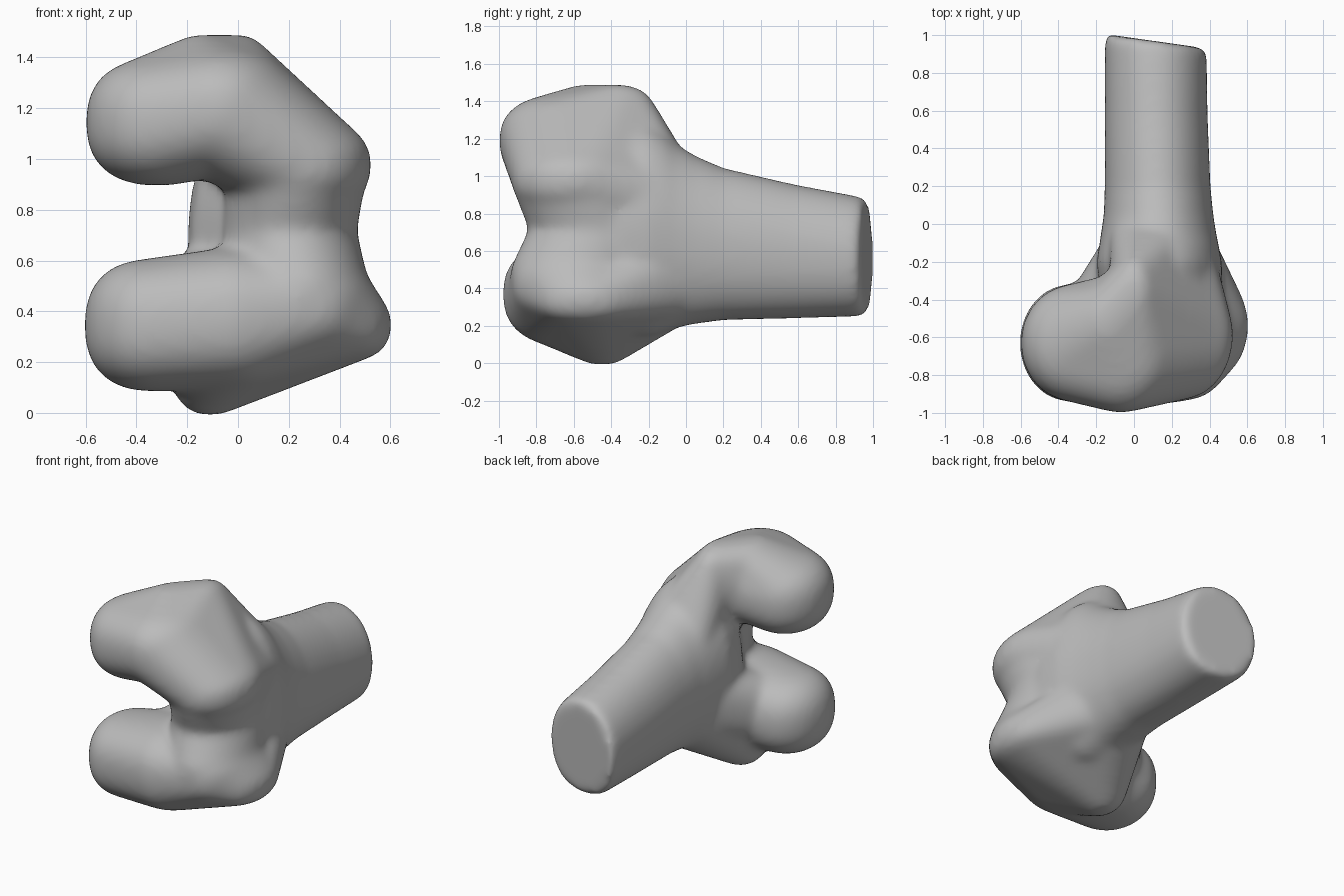
import bpy, bmesh, math
from mathutils import Vector

cube = bpy.data.objects.get("Cube")
if cube:
    bpy.data.objects.remove(cube, do_unlink=True)

mat = bpy.data.materials.new("bone grey")
mat.use_nodes = True
GREY = (0.5, 0.5, 0.5, 1)
mat.diffuse_color = GREY
mat.node_tree.nodes["Principled BSDF"].inputs["Base Color"].default_value = GREY

bm = bmesh.new()


def lobe(*blobs, p=2.4):
    """Convex skin around slightly squared ellipsoids (centre, radii)."""
    part = bmesh.new()
    for c, r in blobs:
        ball = bmesh.ops.create_icosphere(part, subdivisions=4, radius=1)["verts"]
        for v in ball:
            n = v.co
            n = n / (math.hypot(n.x, n.y) ** p + abs(n.z) ** p) ** (1 / p)
            v.co = Vector(c) + Vector([a * b for a, b in zip(n, r)])
    pts = [v.co.copy() for v in part.verts]
    part.free()
    verts = [bm.verts.new(q) for q in pts]
    res = bmesh.ops.convex_hull(bm, input=verts)
    loose = [g for g in res["geom_interior"] if isinstance(g, bmesh.types.BMVert)]
    bmesh.ops.delete(bm, geom=loose, context="VERTS")


def tube(rings, sides=48):
    """Loft of rounded sections (y, x0, x1, z0, z1), with a slanted far end."""
    loops = []
    for y, x0, x1, z0, z1 in rings:
        loop = []
        for i in range(sides):
            a = math.tau * i / sides
            c, s = math.cos(a), math.sin(a)
            power = 0.92 - 0.08 * math.copysign(1, -s)
            if s < 0:
                power = 0.86
            x = (x0 + x1) / 2 + (x1 - x0) / 2 * math.copysign(abs(c) ** power, c)
            z = (z0 + z1) / 2 + (z1 - z0) / 2 * math.copysign(abs(s) ** power, s)
            slant = 0.14 * (x + 0.15) * max(0, y) ** 2
            loop.append(bm.verts.new((x, y - slant, z)))
        loops.append(loop)
    for a, b in zip(loops, loops[1:]):
        for i in range(sides):
            j = (i + 1) % sides
            bm.faces.new((a[i], a[j], b[j], b[i]))
    bm.faces.new(loops[0])
    bm.faces.new(loops[-1][::-1])


# Shaft flaring towards the joint
tube([(1.005, -0.14, 0.37, 0.27, 0.87), (0.97, -0.155, 0.385, 0.25, 0.89),
      (0.6, -0.155, 0.39, 0.24, 0.955), (0.2, -0.155, 0.405, 0.23, 1.045),
      (0.05, -0.16, 0.42, 0.21, 1.11), (-0.05, -0.175, 0.435, 0.19, 1.17),
      (-0.12, -0.185, 0.45, 0.165, 1.23), (-0.2, -0.2, 0.465, 0.14, 1.27),
      (-0.35, -0.18, 0.47, 0.14, 1.25), (-0.5, -0.08, 0.44, 0.2, 1.15)])

# Upper condyle: rear lobe, then body with its epicondyle
upper_mid = ((-0.07, -0.63, 1.19), (0.3, 0.37, 0.25))
upper_front = ((0.25, -0.59, 0.975), (0.275, 0.34, 0.185))
epi_a = ((-0.14, -0.52, 1.32), (0.15, 0.2, 0.17))
epi_b = ((0.0, -0.37, 1.32), (0.13, 0.21, 0.17))
lobe(((-0.32, -0.63, 1.145), (0.28, 0.31, 0.25)), upper_mid, epi_a)
lobe(upper_mid, upper_front, epi_a, epi_b)

# Lower condyle with its epicondyle
lower_rear = ((-0.34, -0.63, 0.345), (0.265, 0.31, 0.26))
lower_mid = ((-0.02, -0.62, 0.37), (0.3, 0.36, 0.28))
lower_front = ((0.29, -0.58, 0.42), (0.25, 0.35, 0.21))
lower_lip = ((0.43, -0.54, 0.345), (0.175, 0.27, 0.14))
lower_epi = ((-0.11, -0.45, 0.16), (0.15, 0.18, 0.17))
lobe(lower_rear, lower_mid)
lobe(lower_mid, lower_front, lower_lip, lower_epi)

# Kneecap groove between the condyles
groove = ((0.2, -0.47, 0.71), (0.265, 0.36, 0.16))
lobe(groove, ((0.24, -0.58, 0.98), (0.27, 0.35, 0.2)))
lobe(groove, ((0.24, -0.58, 0.46), (0.28, 0.36, 0.21)))

# Webs carrying the shaft into the joint
lobe(((0.13, -0.02, 0.48), (0.26, 0.12, 0.26)), lower_lip, lower_epi)
lobe(((0.13, -0.02, 0.83), (0.26, 0.1, 0.24)), upper_front, epi_b)
lobe(((0.0, -0.12, 0.5), (0.17, 0.12, 0.24)),
     ((-0.18, -0.5, 0.38), (0.2, 0.22, 0.22)))

bmesh.ops.recalc_face_normals(bm, faces=bm.faces)
mesh = bpy.data.meshes.new("thigh_bone_end")
bm.to_mesh(mesh)
bm.free()
bone = bpy.data.objects.new("thigh_bone_end", mesh)
bpy.context.collection.objects.link(bone)
mesh.materials.append(mat)

# Fuse the parts and soften the joins
fuse = bone.modifiers.new("fuse", "REMESH")
fuse.mode = "VOXEL"
fuse.voxel_size = 0.02
fuse.use_smooth_shade = True
soften = bone.modifiers.new("soften", "SMOOTH")
soften.factor = 0.5
soften.iterations = 22
